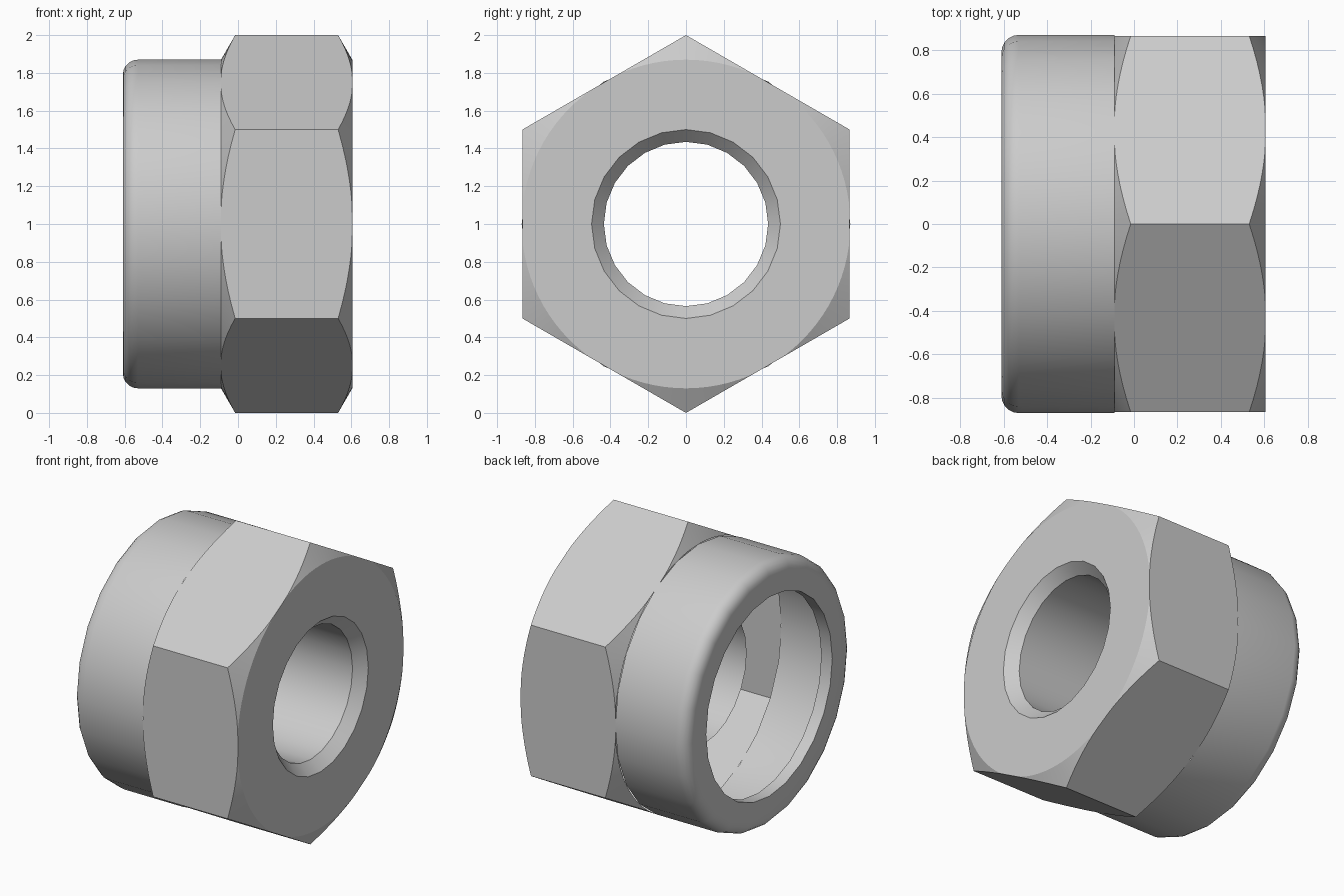
import bpy
import bmesh
import math

cube = bpy.data.objects.get("Cube")
if cube:
    bpy.data.objects.remove(cube, do_unlink=True)

steel = bpy.data.materials.new("light_grey_steel")
steel.use_nodes = True
GREY = (0.6, 0.6, 0.6, 1)
steel.diffuse_color = GREY
steel.node_tree.nodes["Principled BSDF"].inputs["Base Color"].default_value = GREY

SIDES = 24            # facets of every round part
COLLAR_R = 0.87
BACK, JOINT, FRONT = -0.61, -0.09, 0.605


def polygon_radius(angle, sides, radius):
    """Distance from the axis to a regular polygon with a corner at angle 0."""
    step = math.tau / sides
    offset = angle % step - step / 2
    return radius * math.cos(step / 2) / math.cos(offset)


def circle(x, radius):
    return lambda a: (x, polygon_radius(a, SIDES, radius))


def loft(name, rings, count):
    """Skin rings, each a function from angle to (x, radius), around the x axis."""
    bm = bmesh.new()
    loops = []
    for ring in rings:
        loop = []
        for i in range(count):
            a = math.tau * i / count
            x, r = ring(a)
            loop.append(bm.verts.new((x, r * math.sin(a), 1 + r * math.cos(a))))
        loops.append(loop)
    for low, high in zip(loops, loops[1:]):
        for i in range(count):
            j = (i + 1) % count
            bm.faces.new((low[i], high[i], high[j], low[j]))
    bmesh.ops.remove_doubles(bm, verts=bm.verts, dist=0.0001)
    for face in bm.faces:
        face.normal_flip()
    mesh = bpy.data.meshes.new(name)
    bm.to_mesh(mesh)
    bm.free()
    mesh.materials.append(steel)
    obj = bpy.data.objects.new(name, mesh)
    bpy.context.collection.objects.link(obj)
    bpy.ops.object.select_all(action="DESELECT")
    obj.select_set(True)
    bpy.context.view_layer.objects.active = obj
    bpy.ops.object.shade_smooth_by_angle(angle=math.radians(25))
    return obj


# Round collar: short inner lip, flat rim, rounded shoulder, outer wall
FILLET = 0.08
profile = [(BACK + 0.08, 0.66), (BACK, 0.66)]
for k in range(6):
    t = math.pi / 2 * k / 5
    profile.append((BACK + FILLET * (1 - math.cos(t)),
                    COLLAR_R - FILLET * (1 - math.sin(t))))
profile.append((JOINT, COLLAR_R))
loft("collar", [circle(x, r) for x, r in profile], SIDES)


# Hexagonal body: both ends cut by a cone, leaving curved edges on the flats
def hex_rim(x):
    return lambda a: (x, min(COLLAR_R, polygon_radius(a, 6, 1)))


def hex_edge(x, inward):
    def ring(a):
        r = polygon_radius(a, 6, 1)
        cut = max(0, r - COLLAR_R) / (1 - COLLAR_R)
        return x + inward * 0.075 * cut, r
    return ring


loft("hex_body", [hex_rim(JOINT), hex_edge(JOINT, 1), hex_edge(FRONT, -1),
                  hex_rim(FRONT), circle(FRONT, 0.5)], SIDES * 4)

# Bore: countersink and thin inner sleeve, open at the back
loft("bore", [circle(FRONT, 0.5), circle(FRONT - 0.07, 0.435),
              circle(-0.14, 0.435)], SIDES)
